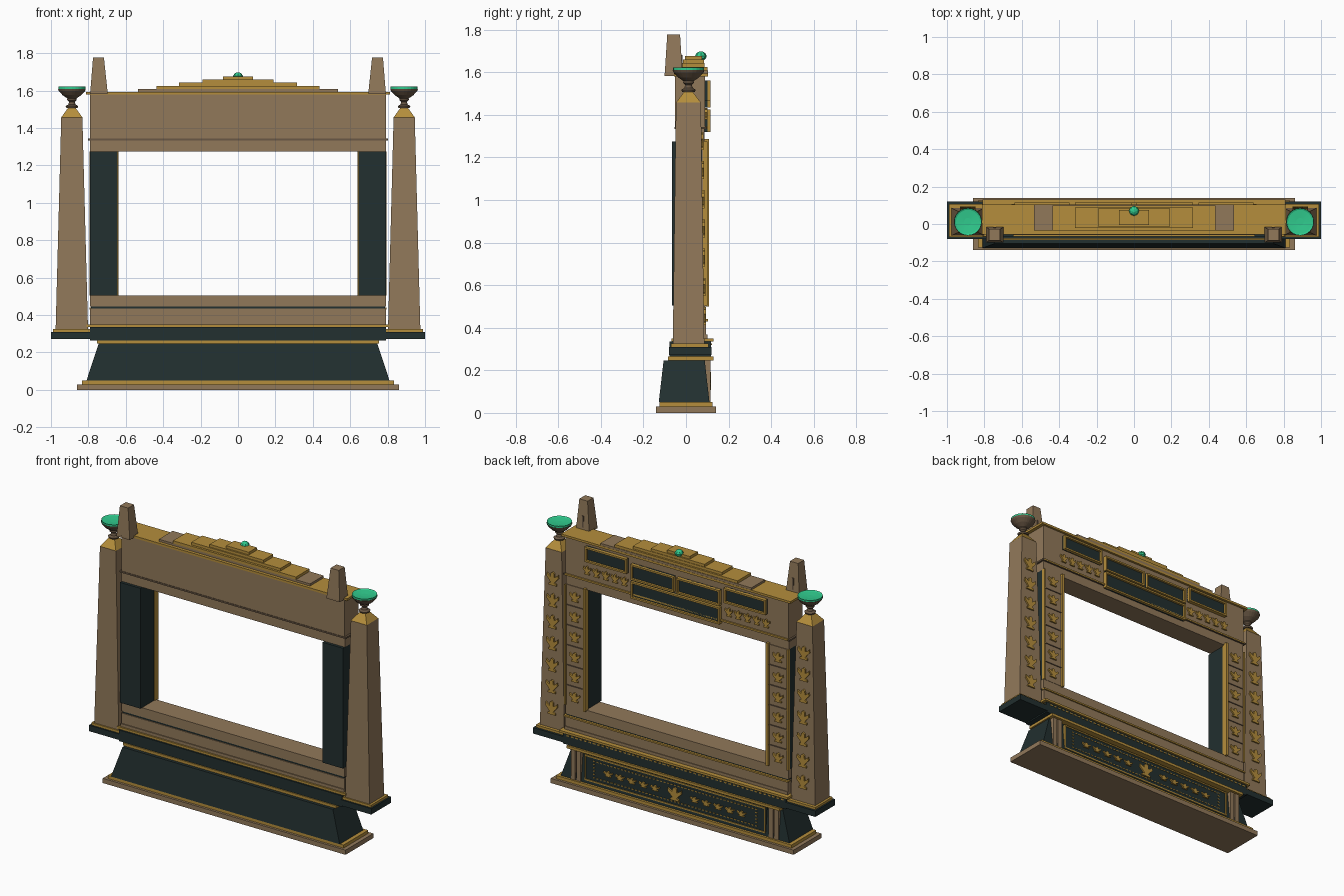
import bpy, bmesh, math

if "Cube" in bpy.data.objects:
    bpy.data.objects.remove(bpy.data.objects["Cube"])

def mat(name, r, g, b):
    m = bpy.data.materials.new(name)
    m.diffuse_color = (r, g, b, 1)
    m.use_nodes = True
    m.node_tree.nodes["Principled BSDF"].inputs["Base Color"].default_value = m.diffuse_color
    return m

STONE = mat("sandstone", .285, .19, .102)
GOLD = mat("gold", .46, .27, .045)
DARK = mat("dark_slate", .016, .029, .029)
GREEN = mat("emerald", .03, .6, .27)
BRONZE = mat("bronze", .14, .095, .058)

def finish(name, bm, m):
    bmesh.ops.recalc_face_normals(bm, faces=bm.faces)
    me = bpy.data.meshes.new(name)
    bm.to_mesh(me)
    bm.free()
    me.materials.append(m)
    ob = bpy.data.objects.new(name, me)
    bpy.context.collection.objects.link(ob)
    return ob

def add_taper(bm, bot, top, z0, z1):
    """Frustum between two (x0, x1, y0, y1) rectangles."""
    rings = []
    for (x0, x1, y0, y1), z in ((bot, z0), (top, z1)):
        rings.append([bm.verts.new((x, y, z)) for x, y in ((x0, y0), (x1, y0), (x1, y1), (x0, y1))])
    a, b = rings
    bm.faces.new(a[::-1])
    bm.faces.new(b)
    for i in range(4):
        j = (i + 1) % 4
        bm.faces.new((a[i], a[j], b[j], b[i]))

def taper(name, bot, top, z0, z1, m):
    bm = bmesh.new()
    add_taper(bm, bot, top, z0, z1)
    return finish(name, bm, m)

def boxes(name, items, m):
    """One mesh from (x0, x1, y0, y1, z0, z1) boxes."""
    bm = bmesh.new()
    for x0, x1, y0, y1, z0, z1 in items:
        r = (x0, x1, y0, y1)
        add_taper(bm, r, r, z0, z1)
    return finish(name, bm, m)

def box(name, hx, y0, y1, z0, z1, m):
    return boxes(name, [(-hx, hx, y0, y1, z0, z1)], m)

def border(x0, x1, z0, z1, y0, y1, w):
    return [(x0, x1, y0, y1, z0, z0 + w), (x0, x1, y0, y1, z1 - w, z1),
            (x0, x0 + w, y0, y1, z0 + w, z1 - w), (x1 - w, x1, y0, y1, z0 + w, z1 - w)]

def lathe(name, profile, cx, cy, m, n=24):
    bm = bmesh.new()
    rings = [[bm.verts.new((cx + r * math.cos(t * math.tau / n), cy + r * math.sin(t * math.tau / n), z))
              for t in range(n)] for r, z in profile]
    for a, b in zip(rings, rings[1:]):
        for i in range(n):
            j = (i + 1) % n
            bm.faces.new((a[i], a[j], b[j], b[i]))
    bm.faces.new(rings[0][::-1])
    bm.faces.new(rings[-1])
    return finish(name, bm, m)

# Half outline of a winged ornament, unit sized, mirrored about its middle
WING = [(0, -.5), (.32, -.5), (.3, -.36), (.14, -.3), (.28, -.12), (.5, .12),
        (.46, .36), (.28, .2), (.16, .14), (.14, .4), (0, .5)]
OUTLINE = WING + [(-x, z) for x, z in WING[-2:0:-1]]

def ornaments(name, places, m=GOLD, depth=.016):
    """Winged plates at (x, y, z, width, height), y being the wall behind them."""
    bm = bmesh.new()
    for x, y, z, w, h in places:
        a = [bm.verts.new((x + u * w, y - .006, z + v * h)) for u, v in OUTLINE]
        b = [bm.verts.new((x + u * w, y + depth - .006, z + v * h)) for u, v in OUTLINE]
        bm.faces.new(a)
        bm.faces.new(b[::-1])
        for i in range(len(a)):
            j = (i + 1) % len(a)
            bm.faces.new((a[i], b[i], b[j], a[j]))
    return finish(name, bm, m)

# Base
box("base_slab", .86, -.14, .14, 0, .03, STONE)
box("base_gold_step", .835, -.125, .125, .03, .05, GOLD)
taper("base_body", (-.81, .81, -.128, .11), (-.745, .745, -.105, .088), .05, .247, DARK)
box("base_gold_collar", .755, -.085, .13, .247, .264, GOLD)
box("upper_base", .79, -.078, .118, .264, .335, DARK)
box("upper_base_gold_edge", .81, -.068, .13, .335, .349, GOLD)
boxes("upper_base_dashes", [(-.775 + i * .031, -.757 + i * .031, .116, .121, .318, .326) for i in range(50)], GOLD)

# Base panel on the decorated side
box("base_panel", .64, .05, .108, .06, .235, DARK)
boxes("base_panel_border", border(-.64, .64, .068, .232, .1, .113, .009), GOLD)
dots = [(-.575 + i * .025, z) for i in range(47) for z in (.098, .203)]
dots += [(x, .12 + i * .021) for i in range(4) for x in (-.575, .575)]
boxes("base_panel_beads", [(x - .007, x + .007, .106, .112, z - .003, z + .003) for x, z in dots], GOLD)
row = [(s * (.14 + .083 * i), .108, .15, .065, .034) for i in range(5) for s in (-1, 1)]
ornaments("base_panel_ornaments", row + [(0, .108, .15, .1, .085)])
for s, side in ((-1, "left"), (1, "right")):
    boxes("base_pilasters_" + side, [(s * .70 - .034, s * .70 - .004, .05, .115, .05, .247),
                                     (s * .70 + .004, s * .70 + .034, .05, .115, .05, .247)], STONE)

# Sill
box("sill_lower", .79, -.052, .095, .349, .434, STONE)
box("sill_groove", .785, -.046, .09, .434, .445, DARK)
box("sill_gold_line", .795, .08, .104, .43, .44, GOLD)
box("sill_upper", .79, -.05, .09, .445, .505, STONE)
box("sill_step", .79, -.058, .1, .349, .368, STONE)

# Lintel
box("lintel_lower", .79, -.048, .088, 1.275, 1.335, STONE)
box("lintel", .79, -.052, .09, 1.342, 1.58, STONE)
box("lintel_line", .802, -.055, .098, 1.333, 1.343, BRONZE)
box("lintel_gold_line", .79, .08, .1, 1.335, 1.345, GOLD)
box("lintel_cap", .812, -.056, .104, 1.58, 1.594, GOLD)

# Lintel panels
panels = [(-.64, -.345, 1.465, 1.56), (.345, .64, 1.465, 1.56),
          (-.315, -.01, 1.435, 1.535), (.01, .315, 1.435, 1.535), (-.315, .315, 1.318, 1.425)]
boxes("lintel_panels", [(a, b, .07, .1, c, d) for a, b, c, d in panels], DARK)
boxes("lintel_panel_borders", [q for a, b, c, d in panels for q in border(a, b, c, d, .08, .114, .011)], GOLD)
ornaments("lintel_ornaments", [(s * (.37 + .066 * i), .09, 1.405, .055, .055) for i in range(5) for s in (-1, 1)])

# Stepped crest and gem
box("crest_step_1", .535, -.036, .103, 1.594, 1.608, STONE)
for i, (hx, y0, y1) in enumerate([(.435, -.036, .1), (.315, -.022, .088), (.19, -.015, .085), (.08, -.005, .076)]):
    box("crest_step_%d" % (i + 2), hx, y0, y1, 1.608 + i * .0172, 1.6252 + i * .0172, GOLD)
lathe("crest_gem", [(.008, 1.652), (.024, 1.665), (.027, 1.677), (.02, 1.69), (.008, 1.697)], 0, .07, GREEN, 8).scale = (1, 1, 1)

# Parts that repeat on both sides
for s, side in ((-1, "left"), (1, "right")):
    def span(a, b):
        return (s * a, s * b) if s > 0 else (s * b, s * a)
    # Side posts of the opening
    x = span(.645, .79)
    boxes("post_core_" + side, [(*x, -.066, .075, .505, 1.275)], DARK)
    boxes("post_face_" + side, [(*x, .075, .092, .505, 1.275)], STONE)
    boxes("post_gold_edges_" + side, [(*span(.64, .655), .07, .108, .5, 1.285),
                                      (*span(.783, .793), .08, .1, .505, 1.275)], GOLD)
    step = .77 / 6
    boxes("post_dividers_" + side, [(*span(.655, .783), .09, .097, .505 + i * step - .003, .505 + i * step + .003)
                                    for i in range(1, 6)], BRONZE)
    ornaments("post_ornaments_" + side, [(s * .72, .092, .505 + (i + .5) * step, .075, .06) for i in range(6)])

    # Obelisk
    boxes("obelisk_foot_" + side, [(*span(.785, 1.0), -.08, .12, .272, .31)], DARK)
    boxes("obelisk_foot_gold_" + side, [(*span(.78, .99), -.07, .106, .31, .325)], GOLD)
    taper("obelisk_" + side, (*span(.802, .975), -.062, .086), (*span(.832, .945), -.047, .07), .325, 1.457, STONE)
    taper("obelisk_tip_" + side, (*span(.832, .945), -.047, .07), (*span(.87, .907), -.007, .03), 1.457, 1.51, GOLD)
    ornaments("obelisk_ornaments_" + side,
              [(s * .889, .086 - .016 * (z - .325) / 1.132, z, .085, .085)
               for z in (.455 + i * .137 for i in range(7))])

    # Brazier bowl
    bowl = lathe("bowl_" + side, [(.03, 1.508), (.034, 1.517), (.02, 1.526), (.015, 1.54), (.026, 1.55), (.024, 1.558),
                                  (.05, 1.576), (.07, 1.598), (.075, 1.61)], s * .888, .012, BRONZE)
    lathe("bowl_glow_" + side, [(.073, 1.609), (.073, 1.621), (.064, 1.616), (.02, 1.612)], s * .888, .012, GREEN)

    # Horn on top corner
    taper("horn_" + side, (*span(.697, .79), -.1, -.016), (*span(.717, .775), -.088, -.028), 1.59, 1.778, STONE)
    boxes("horn_slot_" + side, [(*span(.738, .75), -.03, -.017, 1.594, 1.68)], BRONZE)
    boxes("horn_foot_" + side, [(*span(.697, .79), -.1, -.016, 1.583, 1.595)], STONE)
